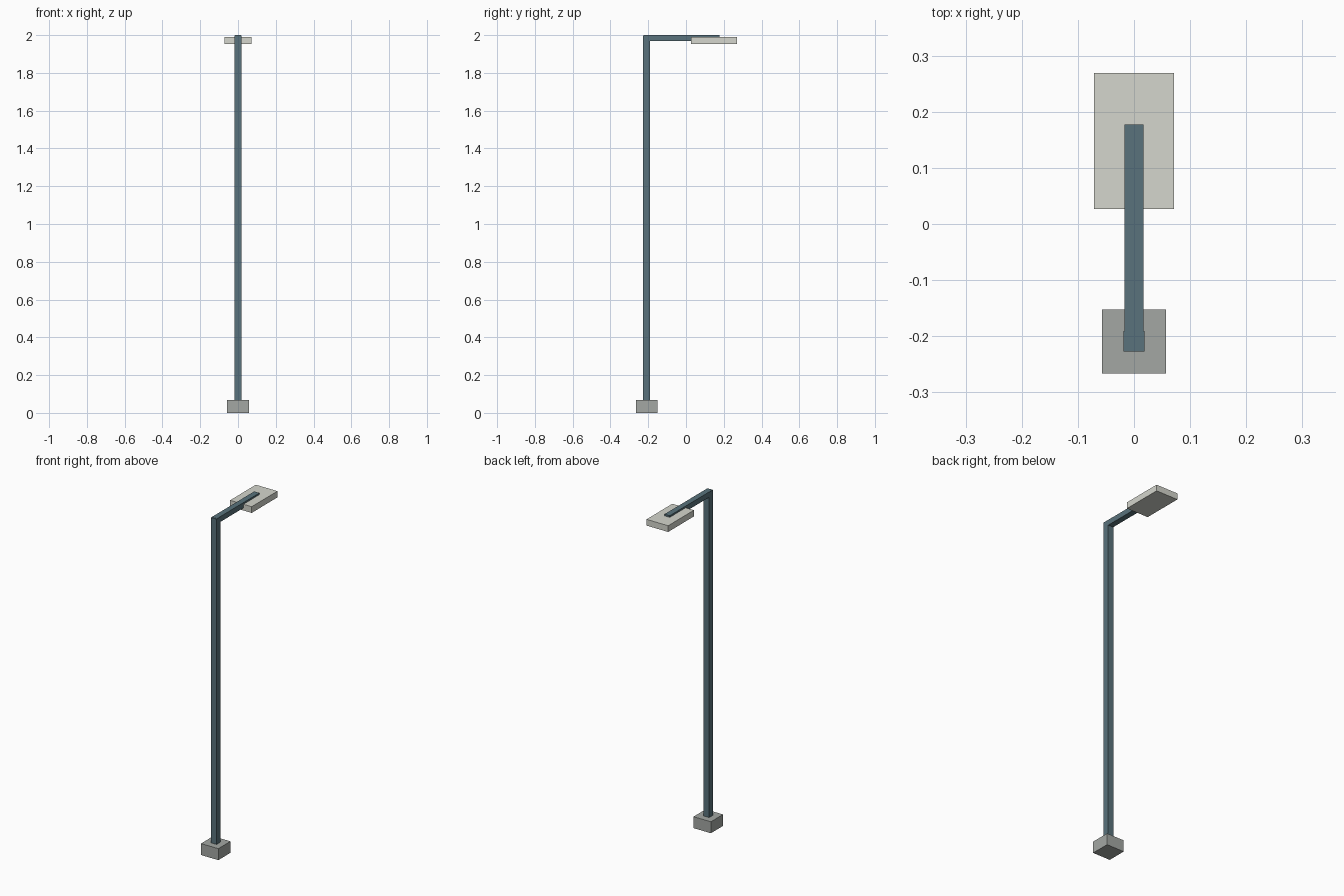
import bpy

if "Cube" in bpy.data.objects:
    bpy.data.objects.remove(bpy.data.objects["Cube"])


def material(name, rgb):
    m = bpy.data.materials.new(name)
    m.diffuse_color = (*rgb, 1.0)
    m.use_nodes = True
    m.node_tree.nodes["Principled BSDF"].inputs["Base Color"].default_value = m.diffuse_color
    return m


def box(name, x, y, z, mat):
    """Box spanning the (min, max) ranges on each axis."""
    bpy.ops.mesh.primitive_cube_add(size=1, location=[sum(r) / 2 for r in (x, y, z)])
    ob = bpy.context.object
    ob.name = name
    ob.scale = [r[1] - r[0] for r in (x, y, z)]
    bpy.ops.object.transform_apply(location=False, rotation=False, scale=True)
    ob.data.materials.append(mat)
    return ob


steel = material("painted_steel", (0.10, 0.17, 0.20))
concrete = material("concrete", (0.37, 0.39, 0.37))
casing = material("lamp_casing", (0.66, 0.67, 0.61))

# Footing block
box("base", (-0.057, 0.057), (-0.266, -0.152), (0, 0.068), concrete)
# Upright square post, set into the footing
box("pole", (-0.0185, 0.0185), (-0.2275, -0.1905), (0.001, 1.999), steel)
# Horizontal arm reaching over the lamp
box("arm", (-0.017, 0.017), (-0.222, 0.177), (1.968, 2.0), steel)
# Flat lamp head
box("lamp_head", (-0.071, 0.071), (0.027, 0.269), (1.953, 1.99), casing)
